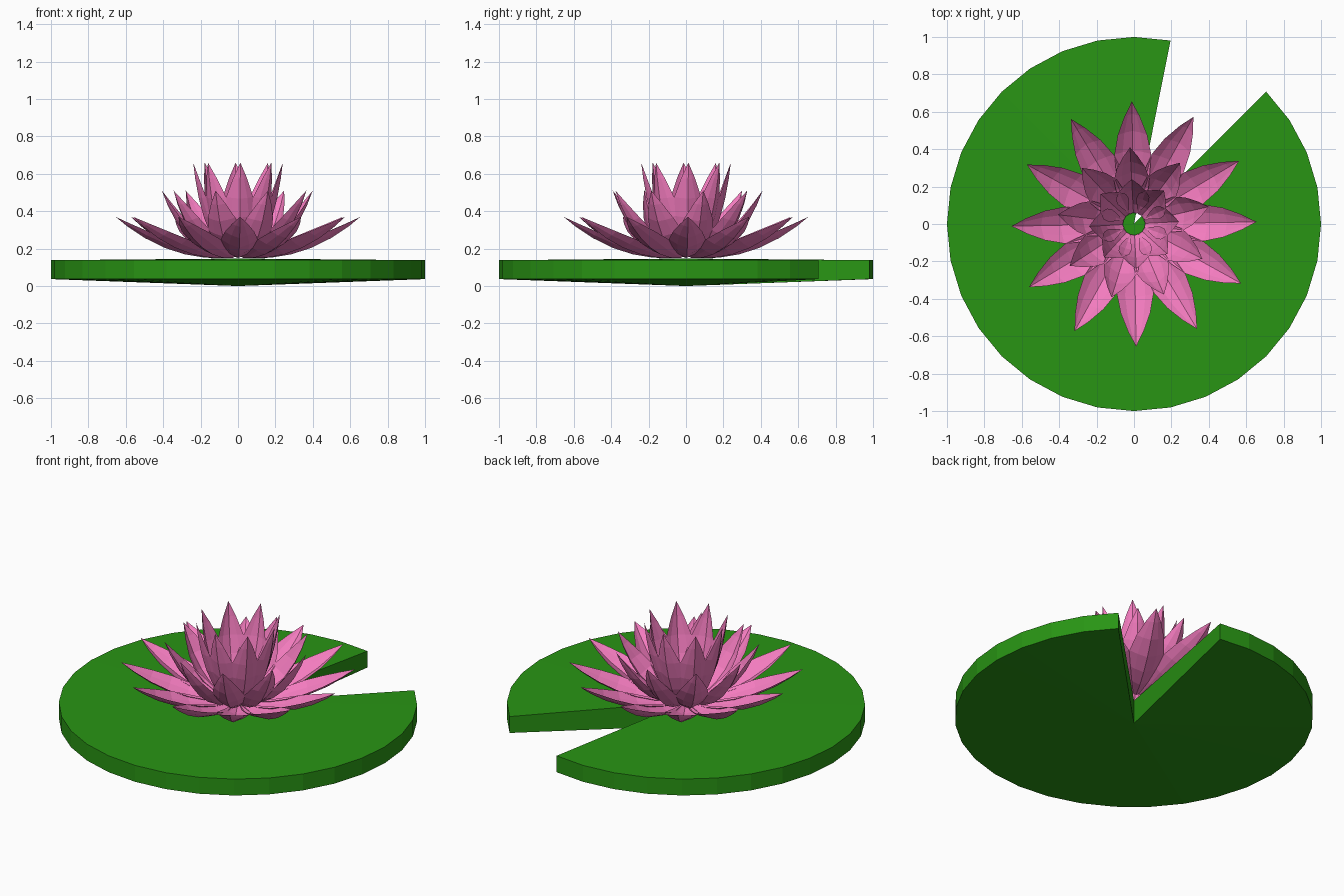
import bpy, bmesh, math
from mathutils import Vector

if "Cube" in bpy.data.objects:
    bpy.data.objects.remove(bpy.data.objects["Cube"])


def material(name, rgb):
    m = bpy.data.materials.new(name)
    m.diffuse_color = (*rgb, 1)
    m.use_nodes = True
    m.node_tree.nodes["Principled BSDF"].inputs["Base Color"].default_value = m.diffuse_color
    return m


def make_object(name, bm, mat):
    me = bpy.data.meshes.new(name)
    bm.to_mesh(me)
    bm.free()
    me.materials.append(mat)
    ob = bpy.data.objects.new(name, me)
    bpy.context.collection.objects.link(ob)
    return ob


green = material("leaf_green", (0.022, 0.30, 0.007))
pink = material("petal_pink", (0.90, 0.20, 0.52))

# Lily pad: 32-sided disc with a three-segment notch and slightly conical faces
bm = bmesh.new()
top_c = bm.verts.new((0, 0, 0.147))
bot_c = bm.verts.new((0, 0, 0.0))
top, bot = [], []
for i in range(7, 37):
    a = math.radians(11.25 * i)
    x, y = math.cos(a), math.sin(a)
    top.append(bm.verts.new((x, y, 0.138)))
    bot.append(bm.verts.new((x, y, 0.037)))
for i in range(len(top) - 1):
    bm.faces.new((top_c, top[i], top[i + 1]))
    bm.faces.new((bot_c, bot[i + 1], bot[i]))
    bm.faces.new((top[i], bot[i], bot[i + 1], top[i + 1]))
bm.faces.new((top_c, bot_c, bot[0], top[0]))
bm.faces.new((top_c, top[-1], bot[-1], bot_c))
bmesh.ops.recalc_face_normals(bm, faces=bm.faces)
make_object("lily_pad", bm, green)

ROWS = [(0, 0.2), (0.18, 0.62), (0.36, 0.92), (0.54, 1.0), (0.72, 0.8), (0.88, 0.42)]


def petal(bm, angle, base, ctrl, tip, width, cup):
    """Cupped, pointed petal swept along a curve in the radial plane."""
    p0, p1, p2 = Vector(base), Vector(ctrl), Vector(tip)
    c, s = math.cos(angle), math.sin(angle)

    def place(r, side, z):
        return bm.verts.new((r * c - side * s, r * s + side * c, z))

    rows = []
    for t, k in ROWS:
        p = p0 * (1 - t) ** 2 + p1 * 2 * t * (1 - t) + p2 * t * t
        d = ((p1 - p0) * (1 - t) + (p2 - p1) * t).normalized()
        n = Vector((-d.y, d.x))
        row = []
        for u in (-1, -0.55, 0, 0.55, 1):
            q = p + n * cup * k * abs(u) ** 1.4
            row.append(place(q.x, u * k * width, q.y))
        rows.append(row)
    for a, b in zip(rows, rows[1:]):
        for j in range(4):
            bm.faces.new((a[j], b[j], b[j + 1], a[j + 1]))
    end = place(tip[0], 0, tip[1])
    for j in range(4):
        bm.faces.new((rows[-1][j], end, rows[-1][j + 1]))


# Three rings of petals: name, count, first angle, base, control, tip, half width, cup
RINGS = [
    ("outer_petals", 12, 1, (0.06, 0.150), (0.38, 0.13), (0.655, 0.37), 0.098, 0.05),
    ("middle_petals", 9, 13, (0.06, 0.155), (0.29, 0.17), (0.41, 0.51), 0.095, 0.05),
    ("inner_petals", 8, 3, (0.06, 0.160), (0.20, 0.28), (0.24, 0.66), 0.09, 0.045),
]
for name, count, start, base, ctrl, tip, width, cup in RINGS:
    bm = bmesh.new()
    for i in range(count):
        petal(bm, math.radians(start + 360 * i / count), base, ctrl, tip, width, cup)
    for f in bm.faces:
        f.normal_update()
        if f.normal.z < 0:
            f.normal_flip()
    make_object(name, bm, pink)
